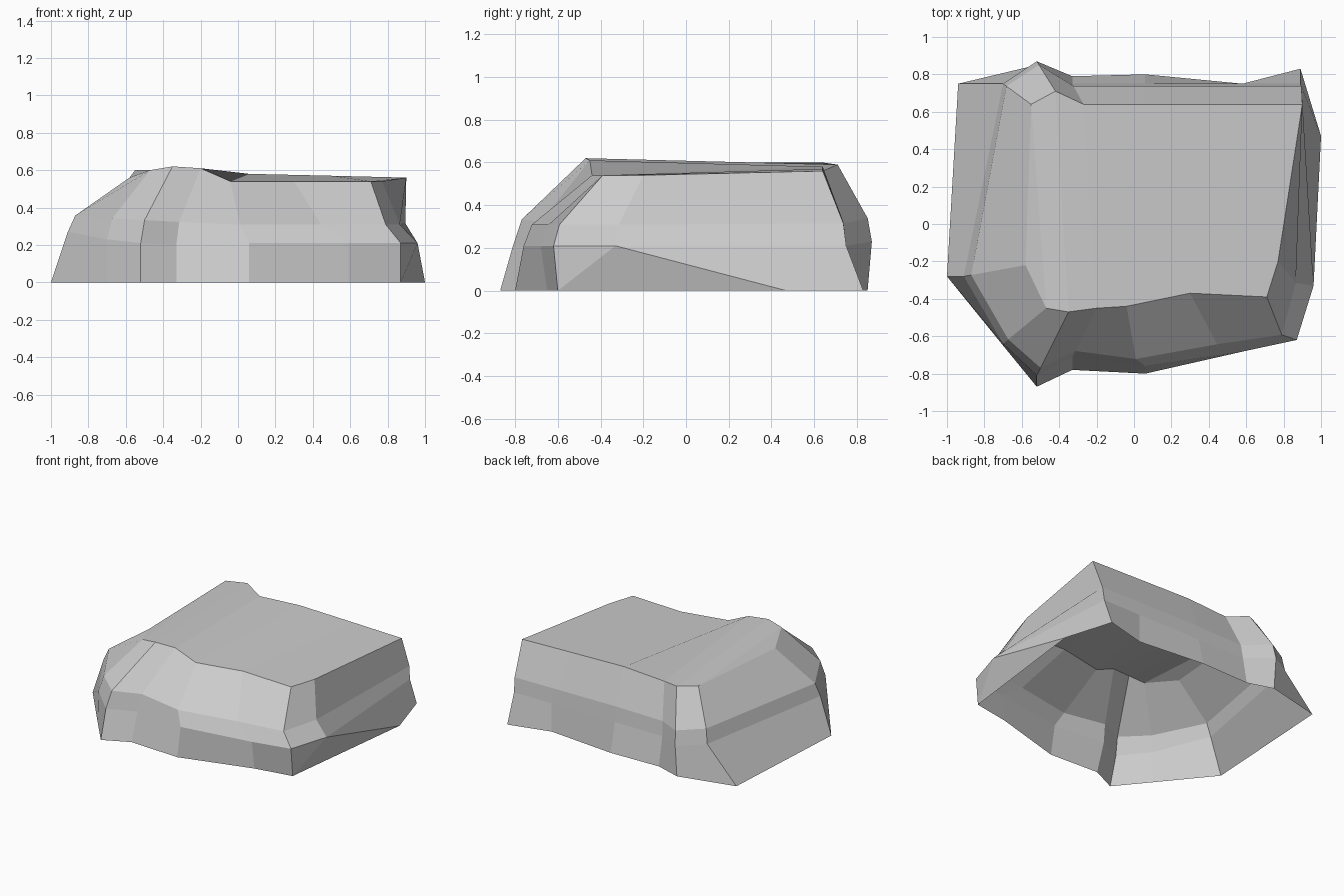
import bpy
import bmesh

# Remove only the default cube
default_cube = bpy.data.objects.get("Cube")
if default_cube:
    bpy.data.objects.remove(default_cube, do_unlink=True)


def make_material(name, value):
    """Plain grey material, visible in viewport and render."""
    material = bpy.data.materials.new(name)
    colour = (value, value, value, 1)
    material.use_nodes = True
    material.diffuse_color = colour
    shader = material.node_tree.nodes["Principled BSDF"]
    shader.inputs["Base Color"].default_value = colour
    shader.inputs["Roughness"].default_value = 1
    return material


# Rock columns in hundredths of a unit, anticlockwise from the left front:
# ground point (x, y), ledge point (x, y, z), rim point (x, y, z)
front_columns = [
    ((-100, -28), (-91, -28, 27), (-58, -22, 56)),
    ((-70, -65), (-70, -64, 23), (-47, -45, 60)),
    ((-52, -87), (-52, -81, 21), (-35, -47, 62)),
    ((-33, -78), (-33, -71, 20), (-20, -45, 61)),
    ((6, -80), (6, -76, 21), (-4, -44, 54)),
    ((59, -65), (59, -68, 21), (30, -37, 54)),
    ((87, -60), (87, -62, 21), (71, -39, 54)),
    ((100, 47), (96, -33, 21), (77, -20, 54)),
]
back_columns = [
    ((89, 83), (89, 75, 21), (90, 64, 56)),
    ((58, 75), (58, 75, 21), (50, 64, 57)),
    ((6, 80), (6, 75, 21), (6, 64, 58)),
    ((-33, 79), (-33, 75, 21), (-27, 64, 56)),
    ((-52, 85), (-52, 87, 23), (-42, 71, 59)),
    ((-94, 75), (-70, 75, 25), (-55, 64, 60)),
]


def shoulder(ledge, rim):
    """Point above the ledge, where the wall starts to lean inwards."""
    lean = 0.5 if ledge[0] > 0 else 0.12
    return tuple(low + (high - low) * amount
                 for low, high, amount in zip(ledge, rim, (lean, 0.12, 0.3)))


def build_rock():
    bm = bmesh.new()

    def add_point(point):
        return bm.verts.new([value / 100 for value in point])

    columns = []
    for ground, ledge, rim in front_columns + back_columns:
        points = ((*ground, 0), ledge, shoulder(ledge, rim), rim)
        columns.append([add_point(point) for point in points])

    # Walls, with one split corner at the right front
    corner = len(front_columns) - 2
    count = len(columns)
    for index, here in enumerate(columns):
        following = columns[(index + 1) % count]
        for level in range(3):
            low, high = level, level + 1
            quad = (here[low], following[low], following[high], here[high])
            if index == corner and level == 0:
                bm.faces.new((quad[0], quad[1], quad[2]))
                bm.faces.new((quad[0], quad[2], quad[3]))
            else:
                bm.faces.new(quad)

    # Top surface, as strips running from the front rim to the back rim
    rims = [column[-1] for column in columns]
    front = rims[:len(front_columns)]
    right_back, mid_right, middle, dip, peak, left_back = rims[len(front_columns):]
    bm.faces.new((front[0], front[1], left_back))
    across = [left_back, peak, dip, middle, mid_right]
    for index in range(len(across) - 1):
        bm.faces.new((front[index + 1], front[index + 2],
                      across[index + 1], across[index]))
    bm.faces.new((front[-3], front[-2], front[-1], right_back, mid_right))

    # The underside stays open
    mesh = bpy.data.meshes.new("rock")
    bm.to_mesh(mesh)
    bm.free()
    return mesh


rock_mesh = build_rock()
rock_mesh.materials.append(make_material("stone grey", 0.6))
rock = bpy.data.objects.new("rock", rock_mesh)
bpy.context.scene.collection.objects.link(rock)
